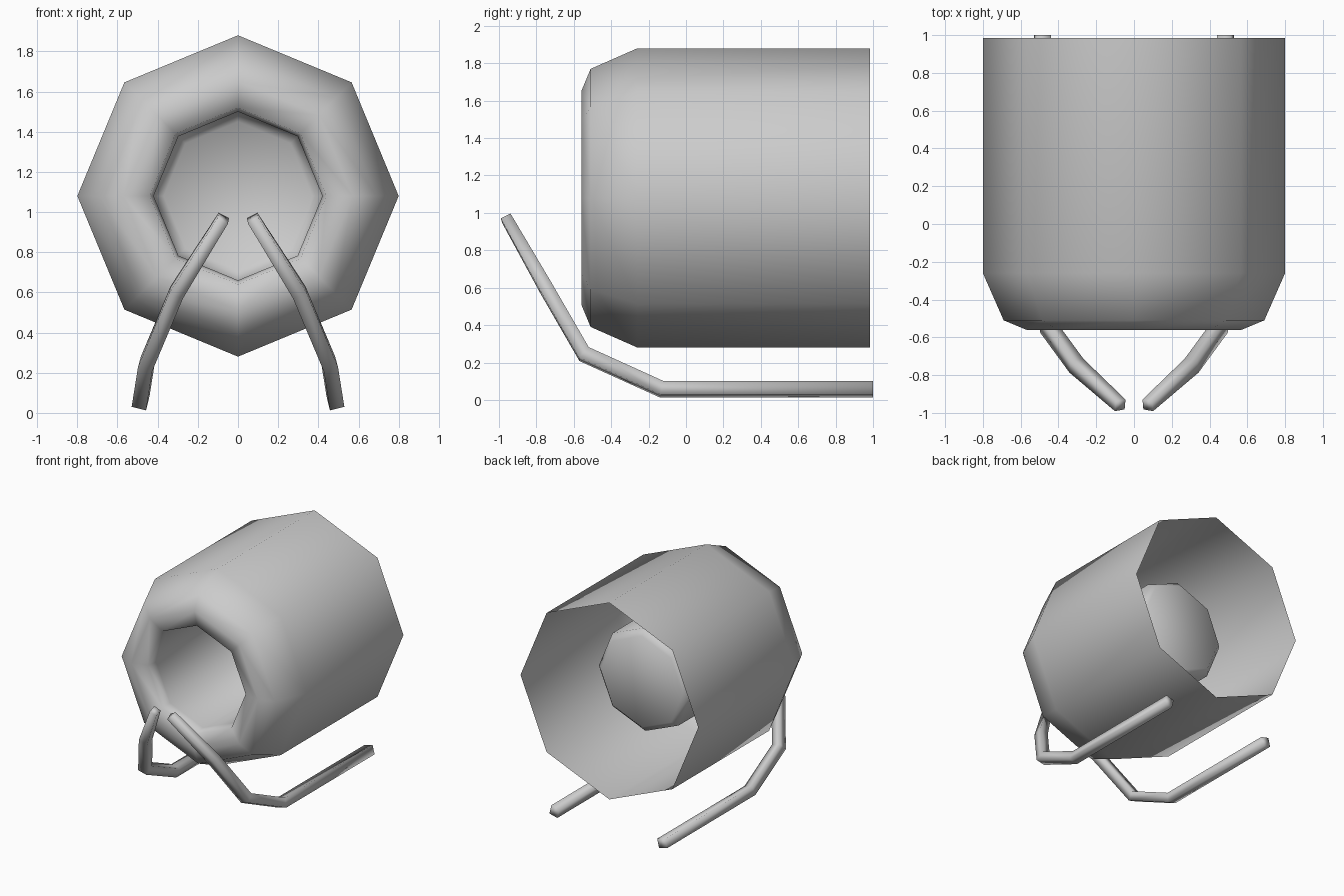
import bpy, bmesh
from math import sin, cos, pi, radians
from mathutils import Vector

if "Cube" in bpy.data.objects:
    bpy.data.objects.remove(bpy.data.objects["Cube"])


def finish(name, bm):
    bmesh.ops.recalc_face_normals(bm, faces=bm.faces)
    mesh = bpy.data.meshes.new(name)
    bm.to_mesh(mesh)
    bm.free()
    for p in mesh.polygons:
        p.use_smooth = True
    obj = bpy.data.objects.new(name, mesh)
    bpy.context.collection.objects.link(obj)
    return obj


def bridge(bm, rings):
    for a, b in zip(rings, rings[1:]):
        n = len(a)
        for i in range(n):
            j = (i + 1) % n
            bm.faces.new((a[i], a[j], b[j], b[i]))


# Octagonal shell: outer wall, rounded nose, then the recessed inner cup
profile = [(0.80, 0.985), (0.80, -0.26), (0.69, -0.51), (0.57, -0.56),
           (0.44, -0.53), (0.42, -0.45), (0.42, 0.52), (0.37, 0.57)]
bm = bmesh.new()
rings = [[bm.verts.new((r * cos(i * pi / 4), y, 1.08 + r * sin(i * pi / 4)))
          for i in range(8)] for r, y in profile]
bridge(bm, rings)
bm.faces.new(rings[-1])
finish("shell", bm)

# Bent square-section rail: each ring is the previous one slid to the next mitre plane
path = [Vector(p) for p in [(0.485, 1.0, 0.057), (0.485, -0.13, 0.057),
                            (0.455, -0.545, 0.245), (0.305, -0.75, 0.60),
                            (0.073, -0.96, 0.97)]]


def rail(name, side):
    bm = bmesh.new()
    pts = [path[0] + 0.052 * Vector((cos(a), 0, sin(a)))
           for a in (radians(-31 + 90 * k) for k in range(4))]
    loops = [pts]
    for i in range(1, len(path)):
        d = (path[i] - path[i - 1]).normalized()
        n = d
        if i < len(path) - 1:
            n = (d + (path[i + 1] - path[i]).normalized()).normalized()
        pts = [p + d * ((path[i] - p).dot(n) / d.dot(n)) for p in pts]
        loops.append(pts)
    # slightly slimmer tip
    loops[-1] = [path[-1].lerp(p, 0.8) for p in loops[-1]]
    rings = [[bm.verts.new((p.x * side, p.y, p.z)) for p in l] for l in loops]
    bridge(bm, rings)
    bm.faces.new(rings[0])
    bm.faces.new(rings[-1])
    finish(name, bm)


rail("rail_right", 1)
rail("rail_left", -1)
